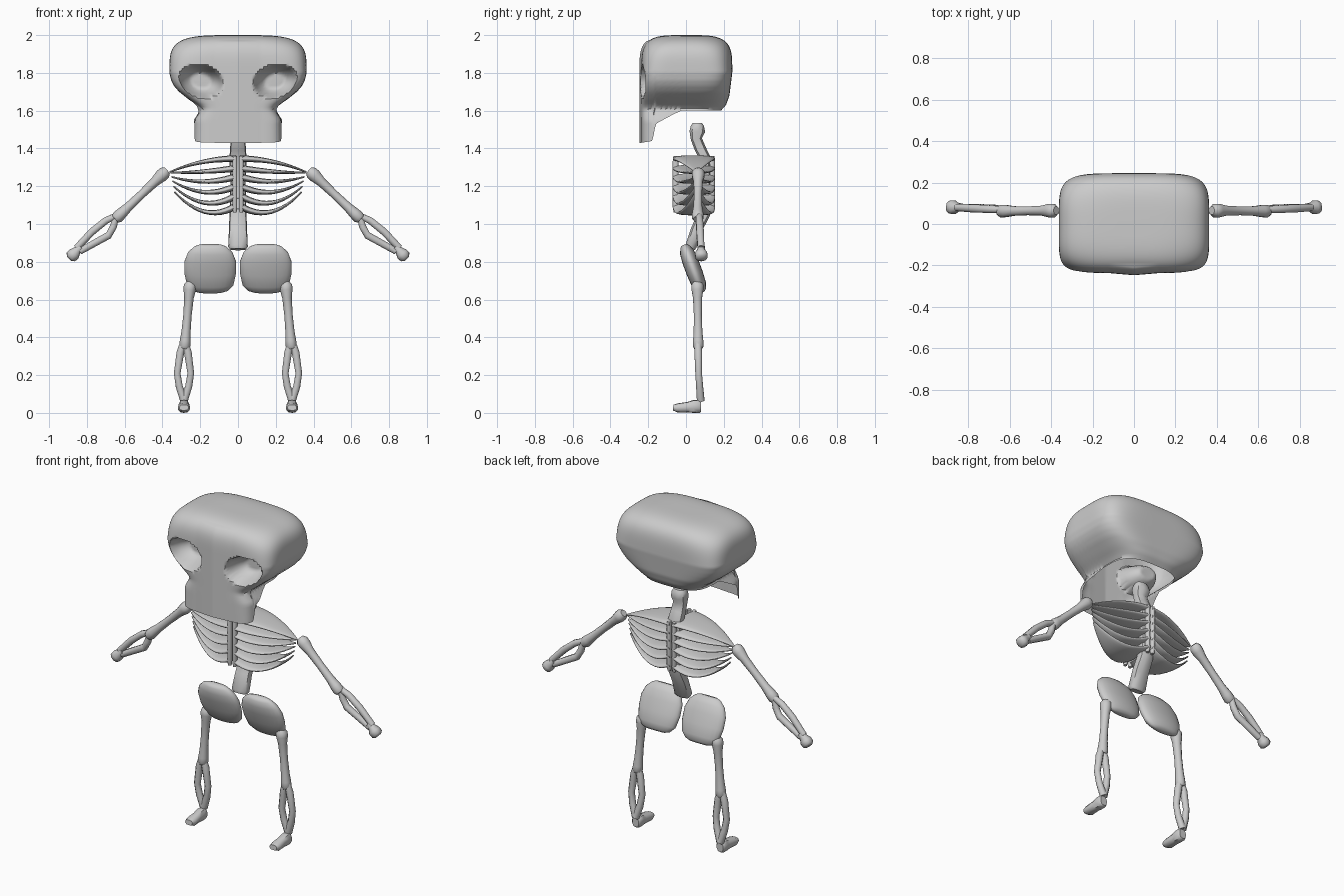
import bpy, bmesh, math
from mathutils import Vector

if "Cube" in bpy.data.objects:
    bpy.data.objects.remove(bpy.data.objects["Cube"])


def lerp_table(table, v):
    if v <= table[0][0]:
        return table[0][1]
    for (a, p), (b, q) in zip(table, table[1:]):
        if v <= b:
            return p + (q - p) * (v - a) / (b - a)
    return table[-1][1]


def on_superellipse(a, power):
    c, s = math.cos(a), math.sin(a)
    r = (abs(c) ** power + abs(s) ** power) ** (-1 / power)
    return c * r, s * r


def angles(n):
    return [2 * math.pi * (i + 0.5) / n for i in range(n)]


def loft(name, rings, cap_start=True, cap_end=True, mirror=False):
    bm = bmesh.new()
    rows = [[bm.verts.new(p) for p in ring] for ring in rings]
    n = len(rows[0])
    for r0, r1 in zip(rows, rows[1:]):
        for i in range(n):
            j = (i + 1) % n
            bm.faces.new((r0[i], r0[j], r1[j], r1[i]))
    if cap_start:
        bm.faces.new(rows[0][::-1])
    if cap_end:
        bm.faces.new(rows[-1])
    bmesh.ops.recalc_face_normals(bm, faces=bm.faces)
    me = bpy.data.meshes.new(name)
    bm.to_mesh(me)
    bm.free()
    ob = bpy.data.objects.new(name, me)
    bpy.context.collection.objects.link(ob)
    if mirror:
        ob.modifiers.new("mirror", 'MIRROR').use_mirror_merge = False
    return ob


def tube(name, path, radii, sides=10, power=2, mirror=True):
    """Loft along a path; radii are r or (r along y, r across)."""
    pts = [Vector(p) for p in path]
    rings = []
    for i, p in enumerate(pts):
        t = (pts[min(i + 1, len(pts) - 1)] - pts[max(i - 1, 0)]).normalized()
        ref = Vector((1, 0, 0)) if abs(t.y) > 0.7 else Vector((0, 1, 0))
        a = (ref - t * ref.dot(t)).normalized()
        b = t.cross(a)
        ra, rb = radii[i] if isinstance(radii[i], tuple) else (radii[i], radii[i])
        section = [on_superellipse(g, power) for g in angles(sides)]
        rings.append([p + a * (u * ra) + b * (v * rb) for u, v in section])
    return loft(name, rings, mirror=mirror)


def bone(name, start, end, knob, shaft, foot):
    s, e = Vector(start), Vector(end)
    ts = (0, 0.05, 0.12, 0.24, 0.5, 0.75, 0.88, 0.96, 1)
    k = (knob * .6, knob, knob, shaft * 1.15, shaft, shaft * 1.1, foot * .95, foot, foot * .75)
    return tube(name, [s.lerp(e, t) for t in ts], k)


# Skull: open-bottomed shell with a deeper face and pushed-in eye sockets
WIDTH = [(1.43, .237), (1.55, .234), (1.58, .215), (1.61, .198), (1.63, .218), (1.66, .262),
         (1.70, .312), (1.73, .338), (1.76, .354), (1.80, .363)]
BACK = [(1.60, .185), (1.63, .212), (1.68, .230), (1.80, .245)]
RIM = [(-.245, 1.43), (-.19, 1.44), (-.175, 1.53), (-.09, 1.58), (-.05, 1.60), (.2, 1.60)]
LEVELS = 56
skull_rings = []
for lv in range(LEVELS + 1):
    ring = []
    for a in angles(240):
        ux, uy = on_superellipse(a, 6)
        rim = lerp_table(RIM, -.0275 + .2175 * uy)
        z = rim + (1.9998 - rim) * math.sin(lv / LEVELS * math.pi / 2)
        v = max(0, (z - 1.8) / .2)
        k = (1 - v ** 4) ** .25
        # plan section rounds off towards the crown and the rear underside
        power = 6 if uy < 0 else lerp_table([(1.6, 3.2), (1.8, 5)], z)
        power += (3 - power) * v
        ux, uy = on_superellipse(a, power)
        x = ux * lerp_table(WIDTH, z) * k
        y = uy * k * (lerp_table(BACK, z) if uy > 0 else .237)
        if uy < -.6 and z < 1.97:
            y -= .01 * max(0, 1 - abs(x) / .12)
            ex = abs(x) - .196
            d = (ex / .113) ** 2 + ((z - 1.757 - ex * .12) / .085) ** 2
            if d < 1:
                y += .12 * min(1, (1 - d) * 1.3) ** .7
        ring.append((x, y, z))
    skull_rings.append(ring)
loft("skull", skull_rings, cap_start=False)

# Neck and spine
tube("spine",
     [(0, .06, 1.535), (0, .06, 1.52), (0, .06, 1.49), (0, .055, 1.45), (0, .075, 1.40),
      (0, .1, 1.35), (0, .1, 1.2), (0, .095, 1.05), (0, .055, .97), (0, .025, .88), (0, .022, .866)],
     [(.025, .035), (.035, .043), (.042, .046), (.03, .038), (.03, .042), (.03, .045), (.035, .04),
      (.033, .045), (.03, .048), (.03, .052), (.024, .042)], power=3, mirror=False)

# Breastbone and back bars flanking the centre line
for name, y in (("breastbone", -.055), ("back_bar", .138)):
    tube(name, [(.017, y, 1.06), (.017, y, 1.09), (.017, y, 1.33), (.017, y, 1.36)],
         [(.01, .01), (.016, .013), (.016, .013), (.012, .011)], sides=8, power=3)

# Ribs: leaf-shaped plates tapering outwards (z at centre, middle, tip)
RIBS = [(1.345, 1.335, 1.275), (1.295, 1.28, 1.272), (1.25, 1.226, 1.25),
        (1.20, 1.168, 1.228), (1.15, 1.11, 1.20), (1.095, 1.06, 1.17)]
for i, (z0, z1, z2) in enumerate(RIBS):
    path, radii = [], []
    reach = .35 - .005 * i
    for s in range(13):
        t = s / 12
        z = (z0 * (t - .4) * (t - 1) / .4 - z1 * t * (t - 1) / .24 + z2 * t * (t - .4) / .6)
        path.append((.012 + reach * t, .042 + .012 * t, z))
        radii.append((.006 + .106 * (1 - t ** 1.7), .004 + .015 * (1 - t)))
    tube("collar_plate" if i == 0 else "rib_%d" % i, path, radii, sides=20, power=2.6)

# Pelvis pads, tilted forwards at the top
tilt = [(0, .45, .3), (.04, .68, .6), (.16, .9, .9), (.4, 1, 1), (.65, 1, 1),
        (.84, .86, .9), (.96, .62, .6), (1, .42, .3)]
tube("pelvis_pad", [(.147, .085 - .095 * t, .637 + .253 * t) for t, w, d in tilt],
     [(.043 * d, .137 * w) for t, w, d in tilt], sides=24, power=2.1)

# Arms: single upper bone, split forearm, small hand
bone("upper_arm", (.375, .065, 1.285), (.65, .062, 1.025), .034, .022, .032)
for name, ax, az, mx, mz, ex, ez in (("outer_forearm", .70, 1.018, .772, .96, .855, .873),
                                     ("inner_forearm", .66, .985, .685, .94, .838, .855)):
    tube(name, [(.643, .07, 1.045), (ax, .072, az), (mx, .075, mz), (ex, .08, ez)],
         [.017, .02, .021, .019], sides=8)
tube("hand", [(.832, .08, .878), (.85, .08, .862), (.868, .08, .842), (.885, .082, .825), (.893, .083, .817)],
     [.02, .021, .033, .032, .018], power=2.5)

# Legs: single thigh bone, split shin
bone("thigh", (.252, .06, .695), (.283, .065, .34), .033, .022, .03)
for name, mx in (("outer_shin", .322), ("inner_shin", .25)):
    tube(name, [(.284, .064, .39), (.284 + (mx - .284) * .55, .065, .32), (mx, .067, .21),
                (mx + (.286 - mx) * .3, .072, .14), (.286, .078, .065)],
         [.018, .022, .019, .02, .022], sides=8)

# Feet: wedge reaching forwards
tube("foot", [(.286, .08, .034), (.286, .072, .034), (.286, .04, .034), (.286, .01, .03),
              (.286, -.045, .026), (.286, -.068, .028)],
     [(.022, .028), (.028, .034), (.029, .034), (.027, .028), (.032, .024), (.024, .015)], power=3)

# Smooth shading with kept creases
for ob in bpy.context.collection.objects:
    ob.select_set(True)
    bpy.context.view_layer.objects.active = ob
bpy.ops.object.shade_smooth_by_angle(angle=math.radians(50))
